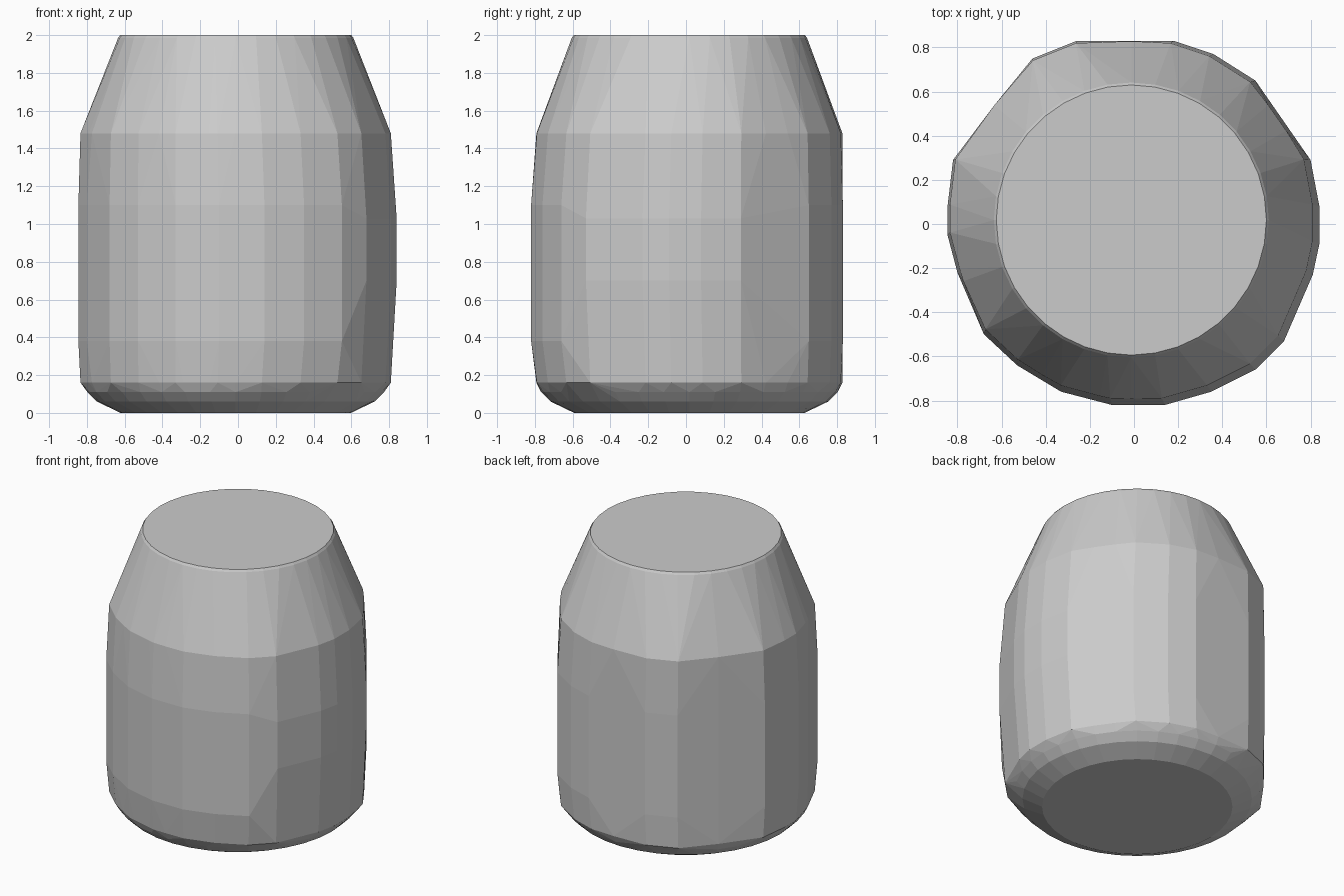
import bpy, bmesh
from math import sin, cos, tau, radians

if "Cube" in bpy.data.objects:
    bpy.data.objects.remove(bpy.data.objects["Cube"])

# Widest cross-section, slightly irregular
outline = [(-.26, .83), (.18, .83), (.36, .77), (.55, .65), (.80, .29), (.84, .08),
           (.84, -.09), (.81, -.23), (.68, -.53), (.55, -.66), (.35, -.76), (.14, -.82),
           (-.10, -.82), (-.33, -.76), (-.53, -.64), (-.68, -.50), (-.80, -.22),
           (-.845, -.05), (-.845, .08), (-.82, .29), (-.46, .75)]

bm = bmesh.new()


def circle(r, z, n=36):
    for i in range(n):
        a = tau * i / n
        bm.verts.new((r * cos(a) - .012, r * sin(a) + .018, z))


def section(z, f=1.0, ox=0.0, oy=0.0):
    for x, y in outline:
        bm.verts.new((x * f + ox, y * f + oy, z))


# Base and its rounded lower edge
circle(.61, 0)
circle(.735, .06)
circle(.785, .11)
section(.16, .975, -.01, .01)
circle(.81, .16)

# Belly: the right side bulges over a shorter height
for x, y in outline:
    for z in ((.7, 1.03) if x > .6 else (.38, 1.1)):
        bm.verts.new((x, y, z))

# Shoulder, tapered neck and flat top with a tiny bevel
section(1.48, .975, -.01, .01)
circle(.81, 1.48)
circle(.623, 1.985)
circle(.612, 2.0)

# Skin the sections with a convex shell
hull = bmesh.ops.convex_hull(bm, input=bm.verts[:])
loose = [v for v in bm.verts if not v.link_faces]
bmesh.ops.delete(bm, geom=loose, context='VERTS')
bmesh.ops.dissolve_limit(bm, angle_limit=radians(1), verts=bm.verts[:], edges=bm.edges[:])
bmesh.ops.recalc_face_normals(bm, faces=bm.faces[:])

mesh = bpy.data.meshes.new("jar_body")
bm.to_mesh(mesh)
bm.free()
obj = bpy.data.objects.new("jar_body", mesh)
bpy.context.collection.objects.link(obj)
